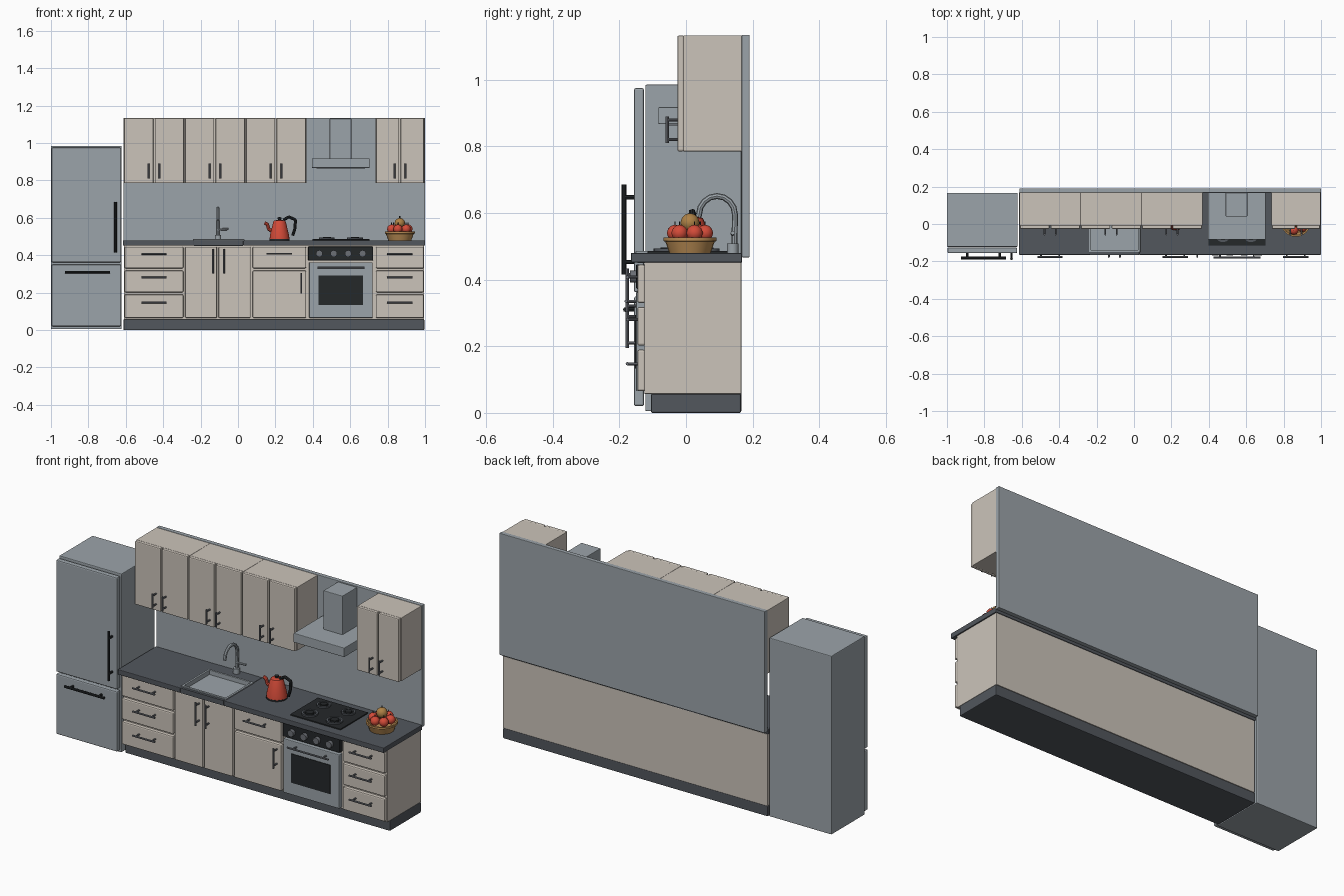
import bpy, bmesh
from math import pi, sin, cos
from mathutils import Matrix, Vector

if "Cube" in bpy.data.objects:
    bpy.data.objects.remove(bpy.data.objects["Cube"])


def material(name, rgb):
    m = bpy.data.materials.new(name)
    m.use_nodes = True
    m.diffuse_color = (*rgb, 1)
    m.node_tree.nodes["Principled BSDF"].inputs["Base Color"].default_value = (*rgb, 1)
    return m


cream = material("cabinet cream", (0.6, 0.55, 0.49))
steel = material("steel grey", (0.33, 0.37, 0.4))
stone = material("dark stone", (0.085, 0.095, 0.11))
metal = material("handle grey", (0.15, 0.16, 0.18))
black = material("black", (0.018, 0.021, 0.023))
red = material("red", (0.65, 0.07, 0.04))
wicker = material("wicker", (0.5, 0.27, 0.09))
amber = material("amber fruit", (0.42, 0.22, 0.06))


def finish(name, bm, mat, smooth=True):
    bmesh.ops.recalc_face_normals(bm, faces=bm.faces)
    mesh = bpy.data.meshes.new(name)
    bm.to_mesh(mesh)
    bm.free()
    mesh.materials.append(mat)
    ob = bpy.data.objects.new(name, mesh)
    bpy.context.collection.objects.link(ob)
    if smooth:
        bpy.ops.object.select_all(action="DESELECT")
        ob.select_set(True)
        bpy.context.view_layer.objects.active = ob
        bpy.ops.object.shade_smooth_by_angle(angle=0.7)
    return ob


def box(name, x, y, z, mat, bevel=0.004):
    bm = bmesh.new()
    bmesh.ops.create_cube(bm, size=1)
    for v in bm.verts:
        for i, (lo, hi) in enumerate((x, y, z)):
            v.co[i] = lo if v.co[i] < 0 else hi
    if bevel:
        bmesh.ops.bevel(bm, geom=bm.edges[:], offset=bevel, segments=2,
                        profile=0.5, affect="EDGES")
    return finish(name, bm, mat, False)


def lathe(name, profile, at, mat, steps=24, tilt=0):
    bm = bmesh.new()
    verts = [bm.verts.new((r, 0, h)) for r, h in profile]
    edges = [bm.edges.new(p) for p in zip(verts, verts[1:])]
    bmesh.ops.spin(bm, geom=verts + edges, cent=(0, 0, 0), axis=(0, 0, 1),
                   angle=2 * pi, steps=steps)
    bmesh.ops.remove_doubles(bm, verts=bm.verts, dist=0.0001)
    bm.transform(Matrix.Translation(at) @ Matrix.Rotation(tilt, 4, "X"))
    return finish(name, bm, mat)


def disc(name, r, h, at, mat, tilt=0):
    return lathe(name, [(0, 0), (r, 0), (r, h), (0, h)], at, mat, 20, tilt)


def ball(name, r, at, mat):
    bm = bmesh.new()
    bmesh.ops.create_icosphere(bm, subdivisions=2, radius=r)
    bm.transform(Matrix.Translation(at))
    return finish(name, bm, mat)


def tube(name, points, r, mat, curved=False):
    curve = bpy.data.curves.new(name, "CURVE")
    curve.dimensions = "3D"
    curve.bevel_depth = r
    curve.bevel_resolution = 2
    curve.use_fill_caps = True
    if curved:
        s = curve.splines.new("NURBS")
        s.use_endpoint_u = True
        s.order_u = 3
        s.resolution_u = 6
    else:
        s = curve.splines.new("POLY")
    s.points.add(len(points) - 1)
    for p, co in zip(s.points, points):
        p.co = (*co, 1)
    ob = bpy.data.objects.new(name, curve)
    bpy.context.collection.objects.link(ob)
    curve.materials.append(mat)
    bpy.ops.object.select_all(action="DESELECT")
    ob.select_set(True)
    bpy.context.view_layer.objects.active = ob
    bpy.ops.object.convert(target="MESH")
    bpy.ops.object.shade_smooth_by_angle(angle=0.7)


def handle(name, x, z, length, face, reach=0.03, axis="X", mat=metal, r=0.005):
    # a bar on two posts standing off the front face
    d = Vector((1, 0, 0)) if axis == "X" else Vector((0, 0, 1))
    c = Vector((x, face - reach, z))
    tube(name + "_bar", [c - d * length / 2, c + d * length / 2], r, mat)
    for side in (-1, 1):
        p = c + d * side * length * 0.36
        tube(name + "_post", [p, p + Vector((0, reach + 0.003, 0))], r * 0.9, mat)


# fridge
box("fridge_body", (-1, -0.622), (-0.122, 0.167), (0.005, 0.985), steel)
for part, z in (("upper", (0.362, 0.975)), ("lower", (0.02, 0.35))):
    box(f"fridge_{part}_door", (-0.997, -0.625), (-0.156, -0.126), z, steel, 0.006)
handle("fridge_upper_handle", -0.655, 0.55, 0.27, -0.156, 0.03, "Z", black, 0.007)
handle("fridge_lower_handle", -0.805, 0.31, 0.24, -0.156, 0.026, "X", black, 0.007)

# base units
box("plinth", (-0.612, 0.996), (-0.105, 0.165), (0, 0.057), stone)
box("base_cabinet", (-0.61, 0.995), (-0.125, 0.166), (0.057, 0.452), cream, 0.002)
FRONT = -0.146


def base_front(name, x, z):
    box(name, x, (FRONT, -0.122), z, cream, 0.006)


rows = ((0.065, 0.19), (0.202, 0.318), (0.33, 0.445))
for side, x in (("right", (-0.606, -0.292)), ("left", (0.737, 0.993))):
    for z in rows:
        base_front(side + "_drawer", x, z)
        handle(side + "_drawer_handle", sum(x) / 2, sum(z) / 2 + 0.02, 0.135, FRONT)
for x, hx in (((-0.283, -0.112), -0.134), ((-0.104, 0.068), -0.075)):
    base_front("sink_door", x, (0.065, 0.445))
    handle("sink_door_handle", hx, 0.368, 0.13, FRONT, axis="Z")
base_front("middle_drawer", (0.078, 0.364), rows[2])
handle("middle_drawer_handle", 0.22, 0.408, 0.135, FRONT)
base_front("middle_door", (0.078, 0.364), (0.065, 0.318))
handle("middle_door_handle", 0.338, 0.25, 0.11, FRONT, axis="Z")

# oven
box("oven_door", (0.38, 0.72), (-0.15, -0.12), (0.065, 0.362), steel)
box("oven_window", (0.43, 0.667), (-0.153, -0.148), (0.133, 0.292), black, 0)
handle("oven_handle", 0.55, 0.335, 0.25, -0.15)
box("oven_control_panel", (0.375, 0.722), (-0.15, -0.12), (0.372, 0.446), black)
for i in range(4):
    disc("oven_knob", 0.018, 0.02, (0.435 + i * 0.077, -0.148, 0.409), metal, pi / 2)

# worktop with a sunken sink
SX, SY = (-0.235, 0.028), (-0.145, 0.085)
box("counter_right", (-0.615, SX[0]), (-0.165, 0.168), (0.452, 0.48), stone, 0.003)
box("counter_left", (SX[1], 1), (-0.165, 0.168), (0.452, 0.48), stone, 0.003)
box("counter_front", SX, (-0.165, SY[0]), (0.452, 0.48), stone, 0)
box("counter_back", SX, (SY[1], 0.168), (0.452, 0.48), stone, 0)
box("sink_floor", SX, SY, (0.45, 0.462), steel, 0)
for x in SX:
    box("sink_side_rim", (x - 0.006, x + 0.006), (SY[0] - 0.006, SY[1] + 0.006),
        (0.455, 0.486), steel, 0.002)
for y in SY:
    box("sink_end_rim", SX, (y - 0.006, y + 0.006), (0.455, 0.486), steel, 0.002)

# tap
disc("tap_base", 0.017, 0.03, (-0.107, 0.14, 0.478), steel)
arc = [(-0.107, 0.093 + 0.054 * cos(a * pi / 8), 0.595 + 0.056 * sin(a * pi / 8))
       for a in range(9)]
tube("tap_spout", [(-0.107, 0.145, 0.485), *arc, (-0.107, 0.037, 0.588)], 0.009, steel)
tube("tap_lever", [(-0.107, 0.14, 0.537), (-0.05, 0.14, 0.54)], 0.006, steel)

# hob
box("hob_plate", (0.397, 0.703), (-0.115, 0.125), (0.478, 0.486), black, 0.002)
for x in (0.475, 0.625):
    for y, r in ((-0.055, 0.042), (0.065, 0.036)):
        lathe("burner_ring", [(r, 0), (r, 0.009), (r * 0.75, 0.009), (r * 0.75, 0), (r, 0)],
              (x, y, 0.485), stone)
        disc("burner_cap", r * 0.5, 0.012, (x, y, 0.485), black)

# splashback and wall units
box("splashback", (-0.612, 1), (0.167, 0.191), (0.467, 1.135), steel, 0.003)
UP = (0.785, 1.133)
UPPER_FRONT = -0.026


def wall_unit(name, x0, x1):
    mid = (x0 + x1) / 2
    box(name, (x0, x1), (-0.008, 0.168), UP, cream, 0.002)
    for side in (-1, 1):
        ends = sorted((mid + side * 0.004, mid + side * ((x1 - x0) / 2 - 0.003)))
        box(name + "_door", ends, (UPPER_FRONT, -0.006), UP, cream, 0.005)
        handle(name + "_handle", mid + side * 0.03, 0.85, 0.08, UPPER_FRONT, axis="Z")


for i in range(3):
    wall_unit("wall_cabinet", -0.612 + i * 0.326, -0.286 + i * 0.326)
wall_unit("left_wall_cabinet", 0.735, 0.997)

# extractor hood
box("hood_canopy", (0.395, 0.703), (-0.083, 0.168), (0.867, 0.918), steel, 0.003)
box("hood_filter", (0.42, 0.678), (-0.06, 0.15), (0.863, 0.868), metal, 0)
box("hood_chimney", (0.49, 0.606), (0.04, 0.168), (0.915, 1.13), steel, 0.003)

# kettle
KX, KY = 0.222, 0.02
disc("kettle_base", 0.054, 0.008, (KX, KY, 0.48), black)
lathe("kettle_body", [(0, 0), (0.053, 0), (0.051, 0.02), (0.034, 0.09), (0.03, 0.098),
                      (0, 0.104)], (KX, KY, 0.487), red)
lathe("kettle_lid_knob", [(0, 0), (0.008, 0), (0.012, 0.012), (0, 0.018)],
      (KX, KY, 0.588), black, 12)
tube("kettle_spout", [(KX - 0.035, KY, 0.525), (KX - 0.058, KY, 0.54),
                      (KX - 0.065, KY, 0.565), (KX - 0.08, KY, 0.573)], 0.009, red, True)
tube("kettle_handle", [(KX + 0.02, KY, 0.588), (KX + 0.05, KY, 0.605), (KX + 0.085, KY, 0.59),
                       (KX + 0.083, KY, 0.545), (KX + 0.07, KY, 0.505)], 0.008, black, True)

# fruit basket
BX, BY = 0.865, 0.012
lathe("fruit_basket", [(0, 0), (0.062, 0), (0.074, 0.034), (0.08, 0.036), (0.08, 0.046),
                       (0.072, 0.046), (0.058, 0.012), (0, 0.012)], (BX, BY, 0.48), wicker)
for i in range(6):
    a = i * pi / 3 + 0.3
    spot = (BX + 0.046 * cos(a), BY + 0.046 * sin(a), 0.54)
    ball("red_fruit", 0.025, spot, red)
    disc("fruit_stem", 0.002, 0.012, (spot[0], spot[1], 0.562), black)
ball("top_fruit", 0.029, (BX, BY, 0.571), amber)
disc("top_fruit_stem", 0.003, 0.012, (BX, BY, 0.597), black)
